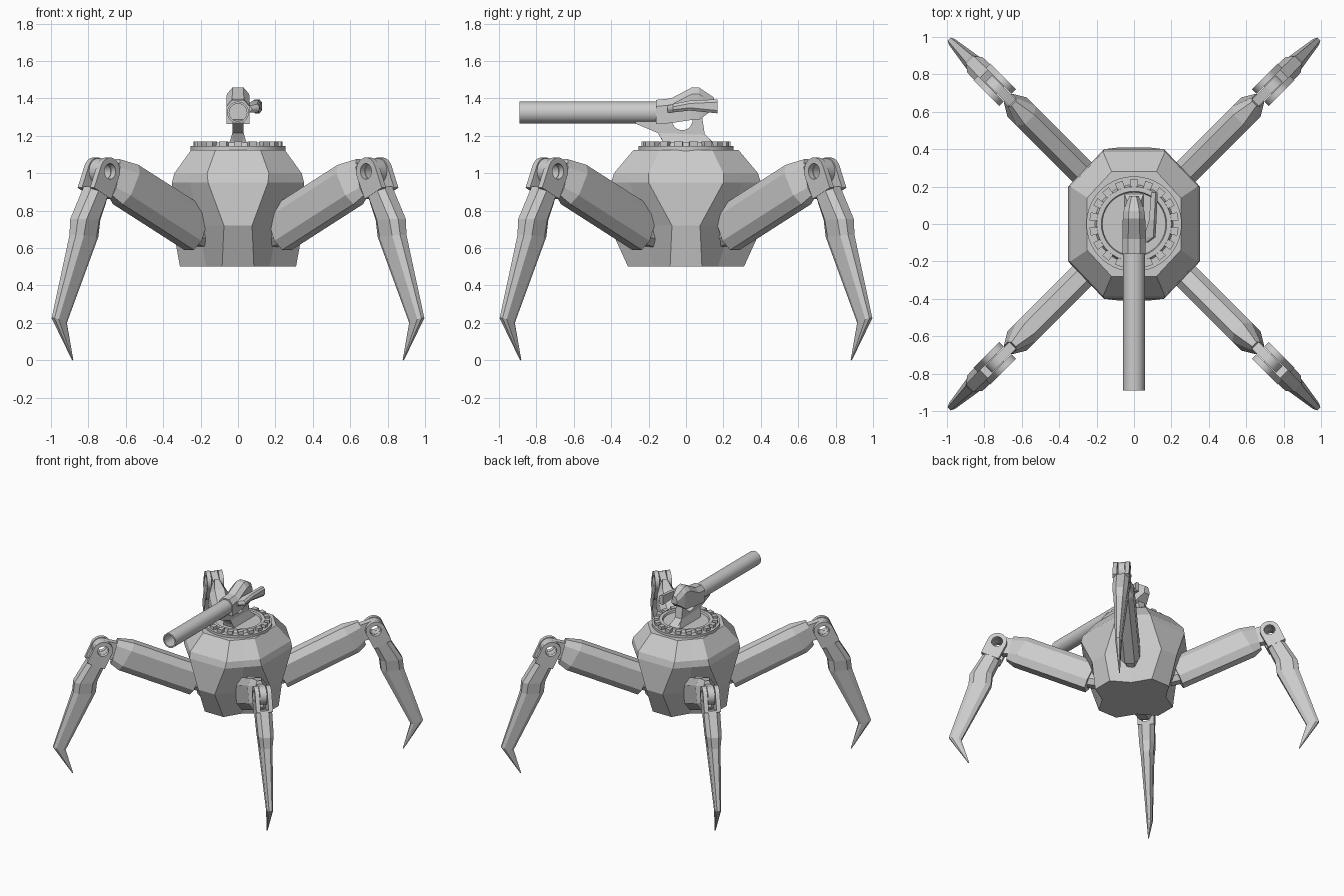
import bpy, bmesh
from math import sin, cos, pi, radians
from mathutils import Matrix, Vector

if "Cube" in bpy.data.objects:
    bpy.data.objects.remove(bpy.data.objects["Cube"])


def make(name, verts, faces, rot=0.0, smooth=False):
    bm = bmesh.new()
    vs = [bm.verts.new(v) for v in verts]
    for f in faces:
        bm.faces.new([vs[i] for i in f])
    bmesh.ops.recalc_face_normals(bm, faces=bm.faces)
    bm.transform(Matrix.Rotation(rot, 4, 'Z'))
    me = bpy.data.meshes.new(name)
    bm.to_mesh(me)
    bm.free()
    ob = bpy.data.objects.new(name, me)
    bpy.context.collection.objects.link(ob)
    if smooth:
        bpy.ops.object.select_all(action='DESELECT')
        ob.select_set(True)
        bpy.context.view_layer.objects.active = ob
        bpy.ops.object.shade_smooth_by_angle(angle=radians(35))
    return ob


def loft(name, rings, rot=0.0, smooth=False, closed=False):
    """Skin equal-length rings; cap the ends, or join last to first."""
    n, m = len(rings[0]), len(rings)
    verts = [p for r in rings for p in r]
    faces = []
    for k in range(m if closed else m - 1):
        a, b = k * n, ((k + 1) % m) * n
        faces += [(a + i, a + (i + 1) % n, b + (i + 1) % n, b + i) for i in range(n)]
    if not closed:
        faces += [tuple(range(n)), tuple(range((m - 1) * n, m * n))]
    return make(name, verts, faces, rot, smooth)


def lathe(name, profile, place, n=40, closed=False):
    """Turn (radius, height) pairs about an axis; place maps (a, b, h) to xyz."""
    rings = [[place(r * cos(2 * pi * i / n), r * sin(2 * pi * i / n), h) for i in range(n)]
             for r, h in profile]
    return loft(name, rings, smooth=True, closed=closed)


def limb_ring(top, bot, w):
    """Bevelled eight-sided section in the leg plane (r, z), half width w."""
    T, B = Vector(top), Vector(bot)
    half = [(0, .5), (.22, 1), (.78, 1), (1, .5)]
    pts = [(T.lerp(B, t), s * w) for t, s in half]
    pts += [(T.lerp(B, t), -s * w) for t, s in reversed(half)]
    return [(p.x, l, p.y) for p, l in pts]


def eye_plate(name, centre, d, length, R, hole, l0, l1, rot, n=24):
    """Rounded plate with a bore, stretched along d, between laterals l0 and l1."""
    c, d = Vector(centre), Vector(d).normalized()
    s = Vector((-d.y, d.x))
    outer, inner = [], []
    for i in range(n):
        a = 2 * pi * i / n
        u = length if cos(a) > .01 else R * cos(a)
        outer.append(c + s * R * sin(a) + d * u)
        inner.append(c + s * hole * sin(a) + d * hole * cos(a))
    rings = [[(p.x, l, p.y) for p in ps]
             for ps, l in ((outer, l0), (outer, l1), (inner, l1), (inner, l0))]
    return loft(name, rings, rot, True, closed=True)


# Faceted hull: octagon above, cross-shaped with diagonal notches at the bottom
def hull_ring(z, hx, hy, ax, ay, c=None):
    mid = (c, c) if c else ((hx + ax) / 2, (hy + ay) / 2)
    q = [(hx, ay), mid, (ax, hy)]
    out = q + [(-x, y) for x, y in reversed(q)]
    out += [(-x, -y) for x, y in out]
    return [(x, y, z) for x, y in out]


loft("hull", [hull_ring(.5, .31, .31, .085, .085, .17),
              hull_ring(.72, .35, .41, .075, .075),
              hull_ring(.95, .353, .40, .16, .20),
              hull_ring(1.0, .34, .385, .165, .20),
              hull_ring(1.125, .25, .28, .12, .14)])

# Four legs, built along +x and turned to the diagonals
knee = (1.03, 1.01)
for k, side in enumerate(("back_right", "back_left", "front_left", "front_right")):
    rot = pi / 4 + k * pi / 2
    loft(side + "_hip", [limb_ring((.12, .74), (.16, .58), .06),
                         limb_ring((.32, .80), (.38, .63), .055)], rot)
    loft(side + "_thigh", [limb_ring((.27, .81), (.37, .59), .073),
                           limb_ring((.79, 1.045), (.91, .835), .073),
                           limb_ring((.91, 1.075), (.965, .88), .032)], rot)
    eye_plate(side + "_knee_tongue", knee, (-.92, -.25), .10, .07, .042, -.026, .026, rot)
    for s in (-1, 1):
        eye_plate(side + "_knee_ear", knee, (.42, -.9), .13, .074, .042, s * .03, s * .063, rot)
    loft(side + "_shin", [limb_ring((1.135, .93), (1.01, .885), .062),
                          limb_ring((1.24, .755), (1.07, .75), .058),
                          limb_ring((1.25, .67), (1.08, .66), .048),
                          limb_ring((1.398, .225), (1.305, .20), .022),
                          limb_ring((1.253, 0), (1.247, .003), .003)], rot)


# Turret ring with teeth
def up(a, b, h):
    return (a, b, h)


lathe("turret_base", [(.255, 1.12), (.255, 1.145), (.21, 1.145), (.20, 1.165), (.175, 1.165),
                      (.17, 1.15)], up)
for i in range(18):
    rings = [[(r, w, z) for r, w in ((.20, -.02), (.238, -.022), (.238, .022), (.20, .02))]
             for z in (1.14, 1.17)]
    loft("turret_tooth", rings, 2 * pi * (i + .5) / 18)

# Gun mount: flared foot and side plate with a round scoop
loft("mount_foot", [[(-.05, -.12, 1.15), (.05, -.12, 1.15), (.05, .16, 1.15), (-.05, .16, 1.15)],
                    [(-.03, -.14, 1.215), (.03, -.14, 1.215), (.03, .10, 1.205), (-.03, .10, 1.205)]])
scoop = [(-.02 + .055 * cos(a), 1.285 + .055 * sin(a))
         for a in [-pi * i / 10 for i in range(11)]]
side = [(-.27, 1.265), (-.15, 1.215), (-.12, 1.16), (.15, 1.16), (.10, 1.21), (.085, 1.31)]
side += scoop + [(-.09, 1.29), (-.27, 1.28)]
loft("mount_plate", [[(x, y, z) for y, z in side] for x in (-.03, .03)])

# Hollow barrel pointing forward
lathe("barrel", [(.058, -.12), (.058, -.89), (.047, -.89), (.047, -.14)],
      lambda a, b, h: (a, h, 1.325 + b), 32, closed=True)


# Breech housing
def breech_ring(y, zb, zt, w):
    return [(-w, y, zb), (w, y, zb), (w, y, zt - .035), (w * .5, y, zt),
            (-w * .5, y, zt), (-w, y, zt - .035)]


loft("breech", [breech_ring(-.16, 1.263, 1.392, .062), breech_ring(-.08, 1.268, 1.40, .062),
                breech_ring(.03, 1.285, 1.458, .06), breech_ring(.07, 1.285, 1.458, .055),
                breech_ring(.09, 1.30, 1.445, .05), breech_ring(.15, 1.345, 1.405, .025)])


# Side grip on the right of the breech
def grip_ring(y, x0, x1, z0, z1):
    return [(x0, y, z0), (x1 - .012, y, z0), (x1, y, z0 + .015), (x1, y, z1 - .015),
            (x1 - .012, y, z1), (x0, y, z1)]


loft("side_grip", [grip_ring(-.10, .05, .075, 1.325, 1.36), grip_ring(-.07, .05, .115, 1.325, 1.37),
                   grip_ring(.02, .08, .12, 1.335, 1.388), grip_ring(.168, .092, .127, 1.32, 1.395)])
